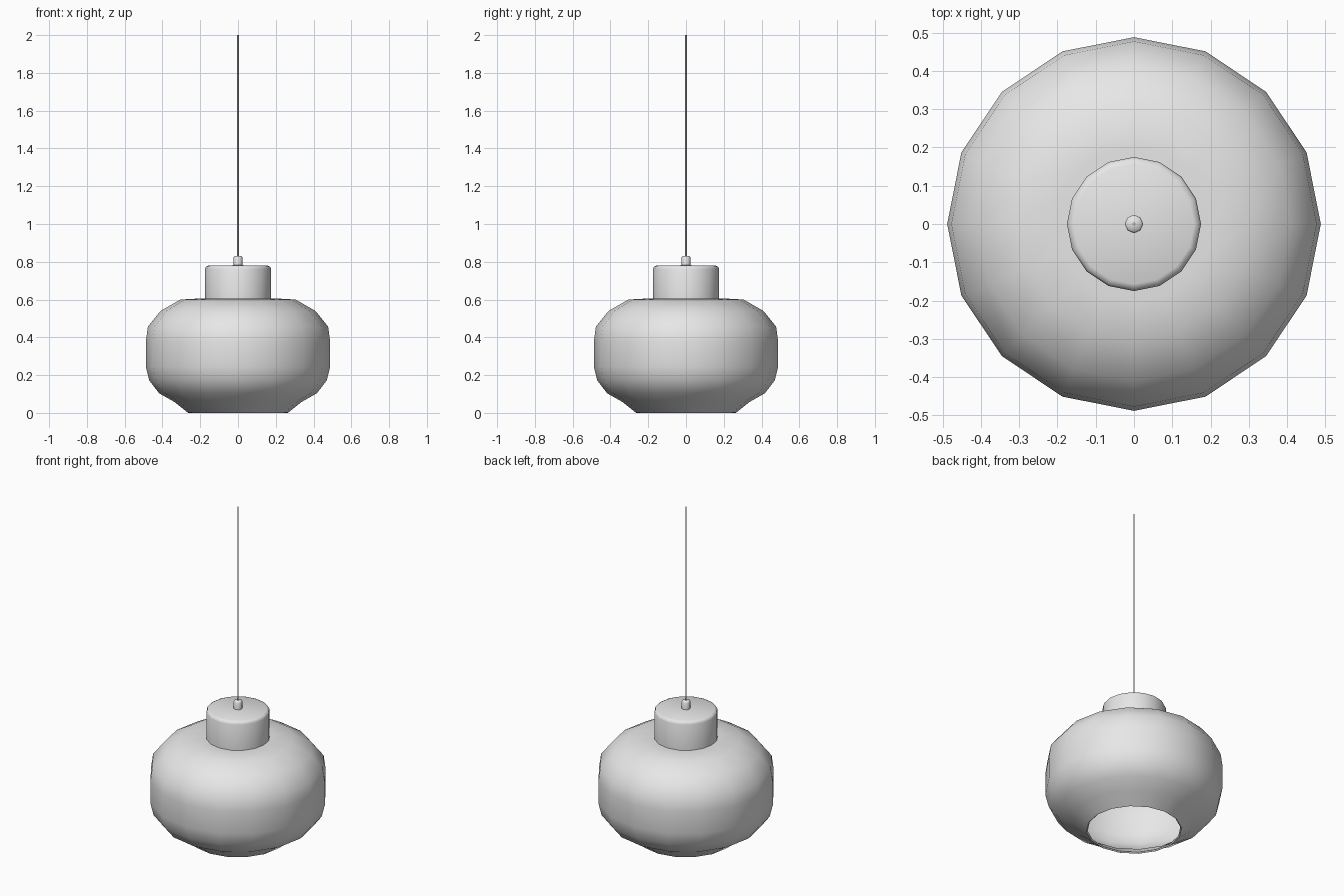
import bpy
import bmesh
import math

if "Cube" in bpy.data.objects:
    bpy.data.objects.remove(bpy.data.objects["Cube"])

grey = bpy.data.materials.new("light_grey")
grey.diffuse_color = (0.8, 0.8, 0.8, 1.0)
grey.use_nodes = True
grey.node_tree.nodes["Principled BSDF"].inputs["Base Color"].default_value = grey.diffuse_color


def lathe(name, profile, sides, angle=40):
    """Spin a (radius, height) profile around z; zero radius makes a pole."""
    bm = bmesh.new()
    rings = []
    for r, z in profile:
        if r == 0:
            rings.append([bm.verts.new((0, 0, z))] * sides)
        else:
            rings.append([bm.verts.new((r * math.cos(2 * math.pi * i / sides),
                                        r * math.sin(2 * math.pi * i / sides), z))
                          for i in range(sides)])
    for a, b in zip(rings, rings[1:]):
        for i in range(sides):
            j = (i + 1) % sides
            corners = list(dict.fromkeys((a[i], a[j], b[j], b[i])))
            bm.faces.new(corners)
    bmesh.ops.recalc_face_normals(bm, faces=bm.faces)
    mesh = bpy.data.meshes.new(name)
    bm.to_mesh(mesh)
    bm.free()
    mesh.materials.append(grey)
    obj = bpy.data.objects.new(name, mesh)
    bpy.context.collection.objects.link(obj)
    bpy.ops.object.select_all(action='DESELECT')
    obj.select_set(True)
    bpy.context.view_layer.objects.active = obj
    bpy.ops.object.shade_smooth_by_angle(angle=math.radians(angle))
    return obj


# Hollow shade: outer skin from top to rim, then inner skin back up
outer = [(0, 0.607), (0.2, 0.606), (0.305, 0.6), (0.41, 0.54), (0.477, 0.457),
         (0.488, 0.378), (0.488, 0.245), (0.47, 0.172), (0.418, 0.104),
         (0.335, 0.057), (0.268, 0.003), (0.262, 0.0)]
inner = [(0.255, 0.006), (0.328, 0.067), (0.41, 0.114), (0.459, 0.178),
         (0.476, 0.247), (0.476, 0.376), (0.466, 0.452), (0.403, 0.53),
         (0.302, 0.588), (0.2, 0.594), (0, 0.595)]
lathe("shade", outer + inner, 16, 60)

# Cap on top of the shade, with a softened upper edge
lathe("cap", [(0, 0.6), (0.175, 0.6), (0.175, 0.762), (0.17, 0.774),
              (0.157, 0.78), (0, 0.782)], 16, 50)

# Cable grip
lathe("cable_grip", [(0, 0.778), (0.024, 0.778), (0.024, 0.823),
                     (0.019, 0.83), (0, 0.83)], 8, 60)

# Hanging cable
lathe("cable", [(0, 0.82), (0.004, 0.82), (0.004, 2.0), (0, 2.0)], 8, 60)
